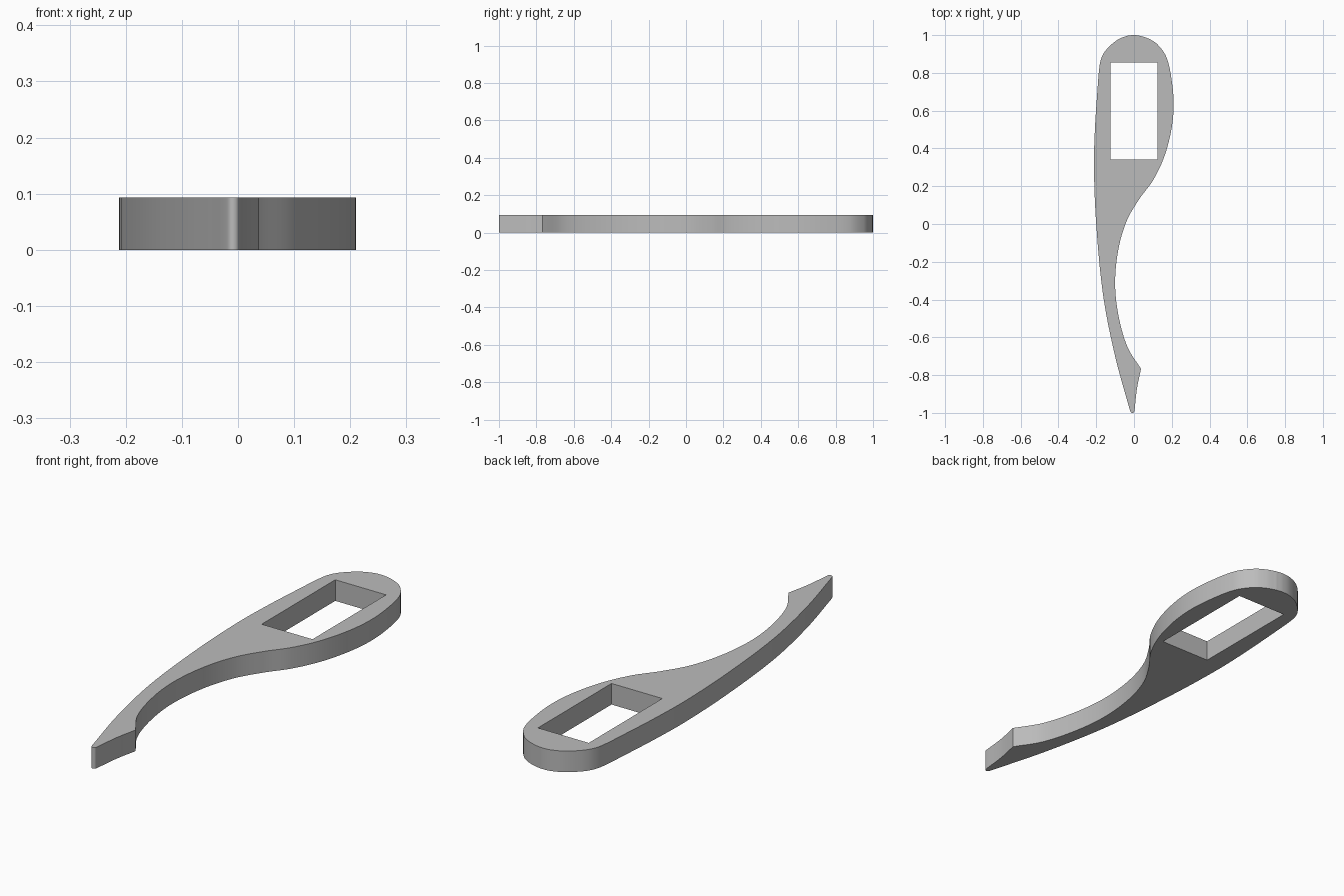
import bpy
import bmesh
from mathutils import Vector
from mathutils.geometry import interpolate_bezier

if "Cube" in bpy.data.objects:
    bpy.data.objects.remove(bpy.data.objects["Cube"], do_unlink=True)

THICKNESS = 0.093


def smooth_path(points, steps=8):
    """Smooth curve through the points, without the last point."""
    pts = [Vector((x, y, 0)) for x, y in points]
    last = len(pts) - 1
    path = []
    for i in range(last):
        a, b = pts[i], pts[i + 1]
        reach = (b - a).length / 3
        dir_a = (b - pts[max(i - 1, 0)]).normalized()
        dir_b = (pts[min(i + 2, last)] - a).normalized()
        path += interpolate_bezier(a, a + dir_a * reach, b - dir_b * reach, b, steps + 1)[:-1]
    return path


# Outline sections, meeting at the sharp corners of the hooked tip
back_edge = [(0.035, 0.996), (0, 1), (-0.04, 0.995), (-0.09, 0.973), (-0.14, 0.93),
             (-0.168, 0.89), (-0.182, 0.84), (-0.194, 0.7), (-0.207, 0.5), (-0.212, 0.3),
             (-0.2, 0), (-0.163, -0.38), (-0.1, -0.7), (-0.022, -0.985)]
tip = [(-0.022, -0.985), (-0.016, -0.997), (-0.008, -1), (0, -0.996), (0.003, -0.985)]
barb = [(0.003, -0.985), (0.016, -0.87), (0.037, -0.767)]
inner_edge = [(0.037, -0.767), (-0.035, -0.65), (-0.083, -0.48), (-0.1, -0.31),
              (-0.082, -0.13), (-0.037, 0.02), (0.03, 0.135), (0.1, 0.23), (0.158, 0.35),
              (0.196, 0.49), (0.21, 0.62), (0.201, 0.75), (0.173, 0.88),
              (0.125, 0.95), (0.08, 0.98), (0.035, 0.996)]
outline = [p for part in (back_edge, tip, barb, inner_edge) for p in smooth_path(part)]

# Rectangular window through the wide end
window = [Vector((x, y, 0)) for x, y in
          ((-0.124, 0.342), (0.124, 0.342), (0.124, 0.855), (-0.124, 0.855))]

# Fill the flat profile and extrude it into a plate
bm = bmesh.new()
edges = []
for loop in (outline, window):
    verts = [bm.verts.new(p) for p in loop]
    edges += [bm.edges.new((v, verts[i - 1])) for i, v in enumerate(verts)]
bmesh.ops.triangle_fill(bm, use_beauty=True, edges=edges, normal=(0, 0, 1))
extruded = bmesh.ops.extrude_face_region(bm, geom=bm.faces[:], use_keep_orig=True)
top_verts = [g for g in extruded["geom"] if isinstance(g, bmesh.types.BMVert)]
bmesh.ops.translate(bm, verts=top_verts, vec=(0, 0, THICKNESS))
bmesh.ops.recalc_face_normals(bm, faces=bm.faces[:])
bmesh.ops.dissolve_limit(bm, angle_limit=0.001, verts=bm.verts[:], edges=bm.edges[:])
bmesh.ops.triangulate(bm, faces=[f for f in bm.faces if len(f.verts) > 4])

mesh = bpy.data.meshes.new("hooked_handle")
bm.to_mesh(mesh)
bm.free()
handle = bpy.data.objects.new("hooked_handle", mesh)
bpy.context.collection.objects.link(handle)

# Plain grey finish
grey = bpy.data.materials.new("plain_grey")
grey.use_nodes = True
colour = (0.5, 0.5, 0.5, 1)
grey.diffuse_color = colour
grey.node_tree.nodes["Principled BSDF"].inputs["Base Color"].default_value = colour
mesh.materials.append(grey)

bpy.context.view_layer.objects.active = handle
handle.select_set(True)
bpy.ops.object.shade_smooth_by_angle(angle=0.5)
